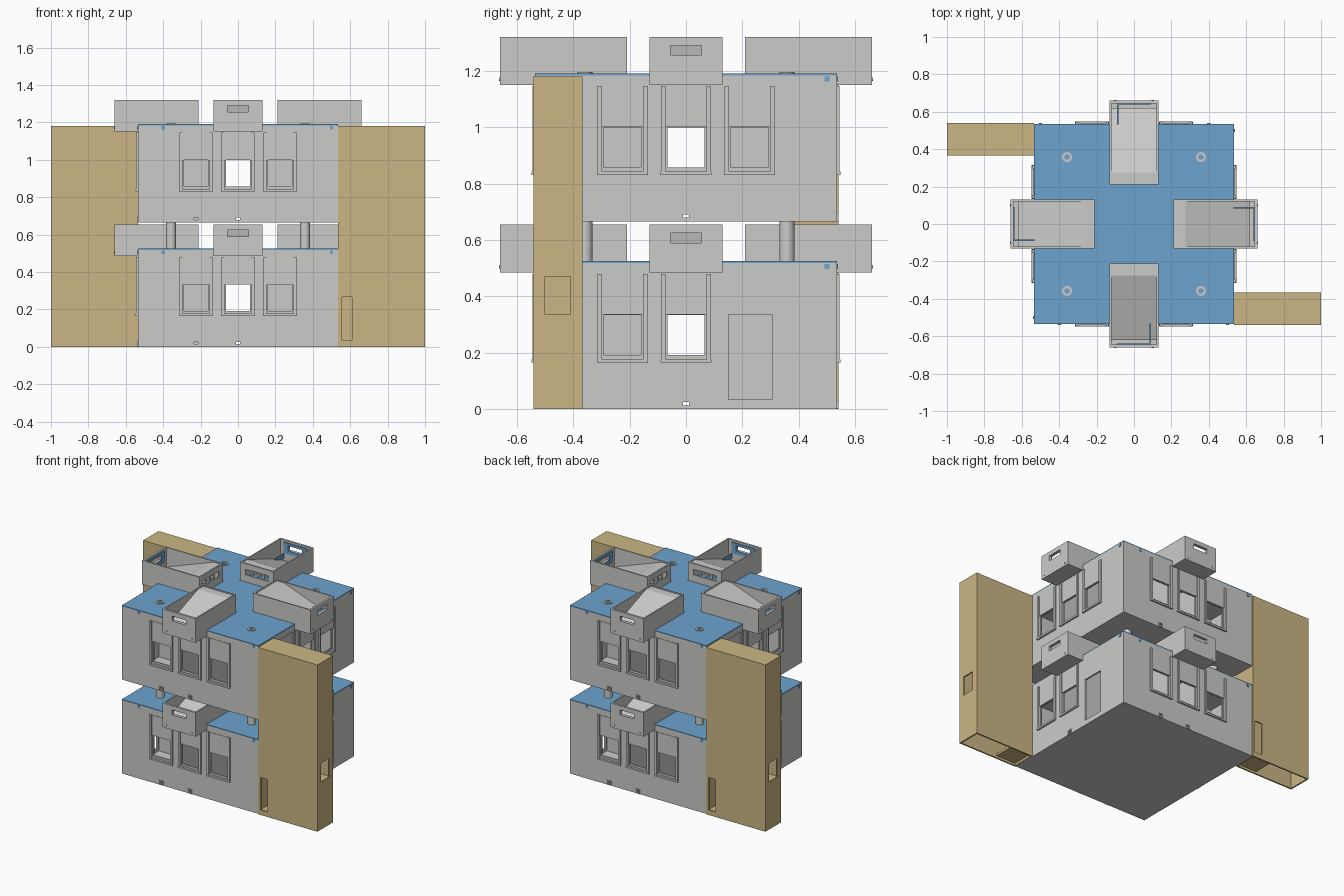
import bpy, bmesh
from math import pi
from mathutils import Matrix, Vector

if "Cube" in bpy.data.objects:
    bpy.data.objects.remove(bpy.data.objects["Cube"])


def material(name, rgb):
    m = bpy.data.materials.new(name)
    m.use_nodes = True
    m.diffuse_color = (*rgb, 1)
    m.node_tree.nodes["Principled BSDF"].inputs["Base Color"].default_value = (*rgb, 1)
    return m


GREY = material("light grey", (0.60, 0.60, 0.59))
BLUE = material("roof blue", (0.15, 0.37, 0.62))
TAN = material("sand", (0.60, 0.47, 0.23))


def finish(name, bm, mat):
    mesh = bpy.data.meshes.new(name)
    bm.to_mesh(mesh)
    bm.free()
    ob = bpy.data.objects.new(name, mesh)
    bpy.context.collection.objects.link(ob)
    mesh.materials.append(mat)
    return ob


def add_box(bm, box, mat=Matrix()):
    x0, x1, y0, y1, z0, z1 = box
    size = Matrix.Diagonal((x1 - x0, y1 - y0, z1 - z0, 1))
    centre = Vector((x0 + x1, y0 + y1, z0 + z1)) / 2
    return bmesh.ops.create_cube(bm, size=1, matrix=mat @ Matrix.Translation(centre) @ size)["verts"]


def boxes(name, items, colour, mat=Matrix()):
    bm = bmesh.new()
    for b in items:
        add_box(bm, b, mat)
    return finish(name, bm, colour)


def framed(outer, hole, y0, y1):
    # Four bars around a rectangular hole, in the xz plane
    a, b, c, d = outer
    e, f, g, h = hole
    return [(a, e, y0, y1, c, d), (f, b, y0, y1, c, d),
            (e, f, y0, y1, c, g), (e, f, y0, y1, h, d)]


def hollow(name, outer, wall, colour, cuts, mat=Matrix(), open_bottom=False):
    # Thin-walled box with openings cut through it
    bm = bmesh.new()
    add_box(bm, outer, mat)
    body = finish(name, bm, colour)
    x0, x1, y0, y1, z0, z1 = outer
    floor = z0 - wall if open_bottom else z0 + wall
    room = (x0 + wall, x1 - wall, y0 + wall, y1 - wall, floor, z1 - wall)
    cutters = [boxes(name + "_room_cutter", [room], colour, mat),
               boxes(name + "_opening_cutter", [], colour)]
    bm = bmesh.new()
    for b, m in cuts:
        add_box(bm, b, m)
    bm.to_mesh(cutters[1].data)
    bm.free()
    for c in cutters:
        c.hide_render = True
        mod = body.modifiers.new("cut", "BOOLEAN")
        mod.operation, mod.solver, mod.object = "DIFFERENCE", "EXACT", c
    bpy.context.view_layer.update()
    deps = bpy.context.evaluated_depsgraph_get()
    mesh = bpy.data.meshes.new_from_object(body.evaluated_get(deps))
    body.modifiers.clear()
    body.data = mesh
    for c in cutters:
        bpy.data.objects.remove(c)
    return body


def tube(name, x, y, z0, z1, r, r_in):
    bm = bmesh.new()
    n = 24
    loops = []
    for rad, z in ((r, z0), (r, z1), (r_in, z1), (r_in, z0)):
        loops.append(bmesh.ops.create_circle(
            bm, segments=n, radius=rad, matrix=Matrix.Translation((x, y, z)))["verts"])
    for i in range(4):
        a, b = loops[i], loops[(i + 1) % 4]
        for j in range(n):
            k = (j + 1) % n
            bm.faces.new((a[j], a[k], b[k], b[j]))
    bmesh.ops.recalc_face_normals(bm, faces=bm.faces)
    ob = finish(name, bm, GREY)
    bpy.context.view_layer.objects.active = ob
    ob.select_set(True)
    bpy.ops.object.shade_smooth_by_angle()
    ob.select_set(False)


W = 0.535      # half width of a storey
STEP = 0.665   # storey spacing


def hopper(name, m):
    # Open-topped catch box with an outward falling tray
    items = [(s - 0.005, s + 0.005, -0.66, -0.21, 0.485, 0.655) for s in (-0.125, 0.125)]
    items.append((-0.12, 0.12, -0.65, -0.21, 0.485, 0.495))
    items += framed((-0.12, 0.12, 0.485, 0.655), (-0.055, 0.055, 0.59, 0.625), -0.66, -0.645)
    items += framed((-0.12, 0.12, 0.485, 0.655), (-0.09, 0.09, 0.575, 0.615), -0.22, -0.21)
    items.append((-0.12, 0.12, -0.275, -0.22, 0.64, 0.65))
    items += [(x - 0.008, x + 0.008, -0.26, -0.222, 0.575, 0.615) for x in (-0.045, 0, 0.045)]
    boxes(name, items, GREY, m)
    bm = bmesh.new()
    tray = add_box(bm, (-0.12, 0.12, -0.62, -0.275, 0.64, 0.65))
    for v in tray:
        if v.co.y < -0.5:
            v.co.z -= 0.125
    bm.transform(m)
    finish(name + "_tray", bm, GREY)
    blue = framed((-0.09, 0.09, 0.565, 0.642), (-0.055, 0.055, 0.59, 0.625), -0.645, -0.638)
    blue.append((0.083, 0.091, -0.635, -0.53, 0.53, 0.565))
    boxes(name + "_blue_filter", blue, BLUE, m)
    # Fixing bolts on the outer wall
    bm = bmesh.new()
    for x in (-0.1, 0.1):
        bmesh.ops.create_cone(bm, cap_ends=True, segments=12, radius1=0.006, radius2=0.006, depth=0.004,
                              matrix=m @ Matrix.Translation((x, -0.661, 0.505)) @ Matrix.Rotation(pi / 2, 4, "X"))
    finish(name + "_bolts", bm, GREY)


for level, storey in enumerate(("lower", "upper")):
    lift = Matrix.Translation((0, 0, level * STEP))
    cuts = []
    for k, side in enumerate(("front", "left", "back", "right")):
        m = lift @ Matrix.Rotation(k * pi / 2, 4, "Z")
        trim = []
        for x in (-0.225, 0, 0.225):
            if level == 0 and k % 2 and x > 0:
                # Doorway
                cuts.append(((0.15, 0.305, -0.56, -0.51, 0.035, 0.335), m))
                continue
            half = 0.073
            cuts.append(((x - half, x + half, -0.56, -0.51, 0.178, 0.335), m))
            # Shutter rails, sill and inner window frame
            for s in (-1, 1):
                c = x + s * 0.081
                trim.append((c - 0.008, c + 0.008, -0.545, -W, 0.165, 0.48))
            trim.append((x - 0.09, x + 0.09, -0.547, -W, 0.165, 0.177))
            trim += framed((x - half, x + half, 0.178, 0.335),
                           (x - 0.065, x + 0.065, 0.192, 0.334), -0.53, -0.522)
            trim.append((x - half, x + half, -0.538, -W, 0.335, 0.478))
        boxes(f"{storey}_{side}_window_trim", trim, GREY, m)
        # Small square sockets
        spots = [0] if k % 2 else [0, -0.225]
        sockets = []
        for x in spots:
            sockets += framed((x - 0.016, x + 0.016, 0.002, 0.032),
                              (x - 0.01, x + 0.01, 0.008, 0.026), -0.54, -W)
            cuts.append(((x - 0.01, x + 0.01, -0.56, -0.51, 0.014, 0.026), m))
        boxes(f"{storey}_{side}_sockets", sockets, GREY, m)
        tabs = [0.5] if k % 2 else [0.5, -0.4]
        boxes(f"{storey}_{side}_roof_outlets",
              [(x - 0.009, x + 0.009, -0.539, -W, 0.497, 0.515) for x in tabs], BLUE, m)
        hopper(f"{storey}_{side}_hopper", m)
        # Partition walls around each corner room
        boxes(f"{storey}_{side}_partition",
              [(0.13, 0.138, -0.523, -0.13, 0.012, 0.508),
               (0.13, 0.523, -0.138, -0.13, 0.012, 0.508)], GREY, m)
    hollow(f"{storey}_storey_walls", (-W, W, -W, W, 0, 0.518), 0.012, GREY, cuts_at := cuts, lift) \
        if level == 0 else \
        hollow(f"{storey}_storey_walls", (-W, W, -W, W, 0, 0.518), 0.012, GREY, cuts, lift)
    boxes(f"{storey}_roof", [(-W, W, -W, W, 0.518, 0.525)], BLUE, lift)
    # Corner columns, ending in short collars on the top roof
    top = 0.52 + level * STEP
    for i, x in enumerate((-0.358, 0.358)):
        for j, y in enumerate((-0.358, 0.358)):
            tube(f"{storey}_column_{i}{j}", x, y, top,
                 STEP + 0.002 if level == 0 else top + 0.01, 0.027, 0.014)
            if level == 0:
                tube(f"base_ring_{i}{j}", x, y, 0, 0.004, 0.02, 0.012)

# Two side towers, open underneath, with a slot and an end window
for k, name in ((0, "left_tower"), (2, "right_tower")):
    m = Matrix.Rotation(k * pi / 2, 4, "Z")
    hollow(name, (W, 1, -0.54, -0.367, 0, 1.18), 0.01, TAN,
           [((0.555, 0.61, -0.56, -0.52, 0.035, 0.265), m),
            ((0.98, 1.02, -0.5, -0.41, 0.335, 0.47), m)], m, open_bottom=True)
    # Inner ledges
    boxes(name + "_ledges", [(0.546, 0.7, -0.529, -0.378, 0.015, 0.03),
                             (0.8, 0.989, -0.529, -0.378, 0.31, 0.325)], TAN, m)
